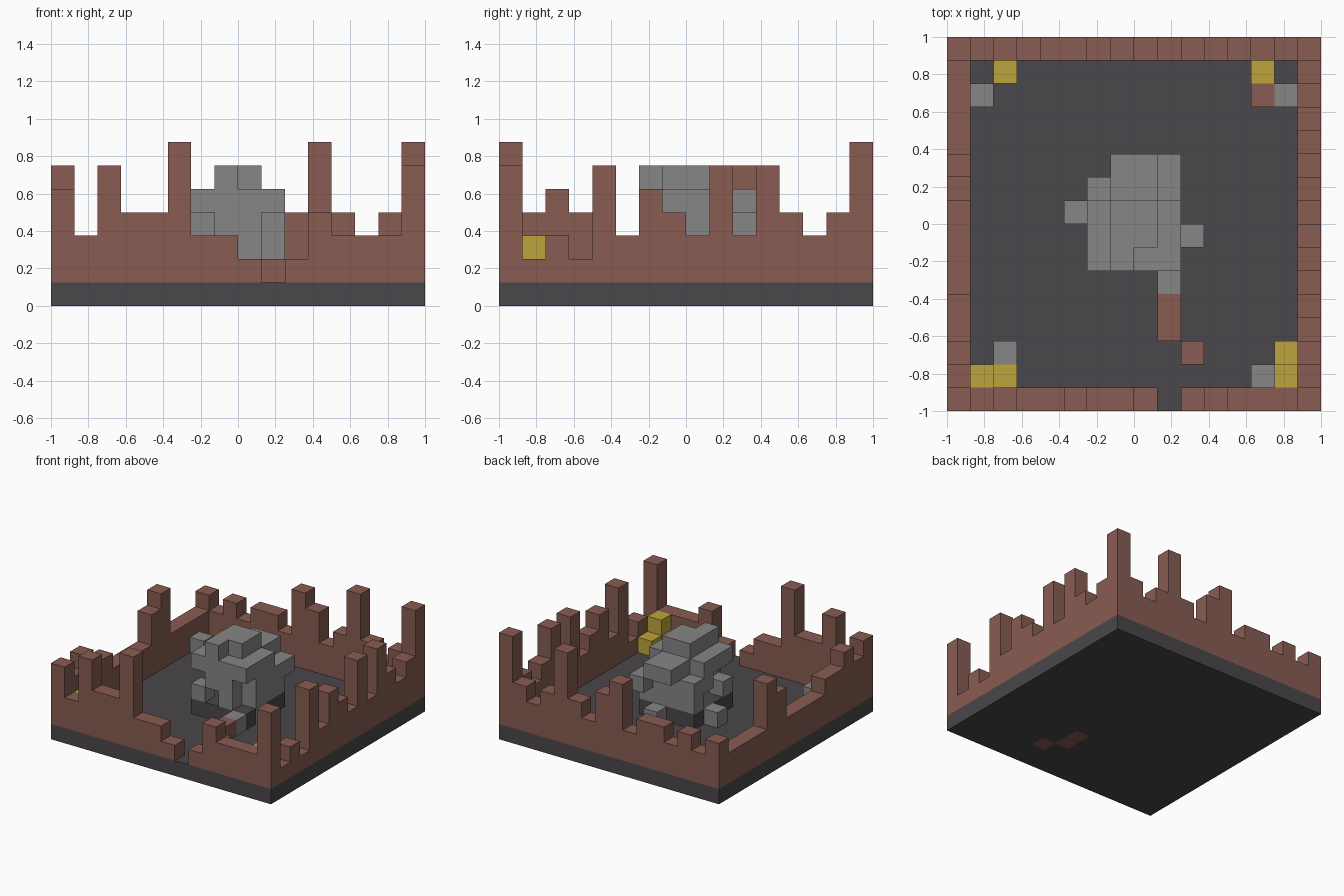
import bpy
import bmesh
from mathutils import Vector

cube = bpy.data.objects.get("Cube")
if cube:
    bpy.data.objects.remove(cube, do_unlink=True)

N = 16
U = 2 / N


def material(name, colour):
    m = bpy.data.materials.new(name)
    m.use_nodes = True
    m.diffuse_color = (*colour, 1)
    bsdf = next(n for n in m.node_tree.nodes if n.type == 'BSDF_PRINCIPLED')
    bsdf.inputs["Base Color"].default_value = (*colour, 1)
    bsdf.inputs["Roughness"].default_value = 0.9
    return m


brick = material("brick_red", (0.246, 0.107, 0.084))
dark = material("dark_stone", (0.069, 0.063, 0.069))
grey = material("grey_stone", (0.238, 0.238, 0.238))
gold = material("gold", (0.515, 0.376, 0.045))

parts = {}   # part name -> (material, set of block cells)
filled = set()


def block(name, mat, xs, ys, zs):
    """Add a box of blocks to a part; cells already taken stay as they are."""
    cells = parts.setdefault(name, (mat, set()))[1]
    for x in xs:
        for y in ys:
            for z in zs:
                if (x, y, z) not in filled:
                    filled.add((x, y, z))
                    cells.add((x, y, z))


def span(a, b=None):
    return range(a, (a if b is None else b) + 1)


# Fallen bricks, sunk into the floor
for x, y in ((9, 3), (9, 4), (10, 2)):
    block("fallen_bricks", brick, span(x), span(y), span(0, 1))
block("fallen_bricks", brick, span(13), span(13), span(1))

# Floor slab and raised plinth
block("floor", dark, range(N), range(N), span(0))
block("plinth", dark, span(6, 9), span(6, 9), span(1))

# Ruined walls: one height per column, a height of one leaves a gap
FRONT = "5364473321243336"
BACK = "4343443653474347"
LEFT = "5454433335633334"
RIGHT = "6232635436364347"
for i in range(N):
    block("front_wall", brick, span(i), span(0), range(1, int(FRONT[i])))
    block("back_wall", brick, span(i), span(N - 1), range(1, int(BACK[i])))
for i in range(1, N - 1):
    block("left_side_wall", brick, span(0), span(i), range(1, int(LEFT[i])))
    block("right_side_wall", brick, span(N - 1), span(i), range(1, int(RIGHT[i])))

# Broken statue on the plinth: legs, body, shoulders, head
STATUE = (
    (span(6), span(6), span(2)),
    (span(8), span(6, 9), span(2)),
    (span(9), span(7, 9), span(2)),
    (span(6, 7), span(9), span(2)),
    (span(7, 8), span(6, 9), span(3)),
    (span(9), span(7, 10), span(3)),
    (span(6), span(8, 9), span(3)),
    (span(6, 9), span(6, 8), span(4)),
    (span(7, 8), span(9, 10), span(4)),
    (span(7), span(6, 8), span(5)),
    (span(8), span(7, 8), span(5)),
)
for box in STATUE:
    block("statue", grey, *box)

# Loose stones round the plinth and in the corners
for x, y in ((5, 8), (10, 7), (9, 5), (8, 10), (1, 13), (14, 13), (2, 2), (13, 1)):
    block("loose_stones", grey, span(x), span(y), span(1))

# Gold piles in the corners
for x, y, top in ((1, 1, 2), (2, 1, 1), (14, 1, 2), (14, 2, 1), (2, 14, 1), (13, 14, 1)):
    block("gold_piles", gold, span(x), span(y), span(1, top))


def build(name, mat, cells):
    """Mesh the outer faces of a part, then merge coplanar squares."""
    bm = bmesh.new()
    for cell in cells:
        c = Vector(cell)
        for axis in range(3):
            for sign in (-1, 1):
                n = Vector((0, 0, 0))
                n[axis] = sign
                if tuple(int(v) for v in c + n) in filled:
                    continue
                a = Vector((0, 0, 0))
                a[(axis + 1) % 3] = 0.5
                b = n.cross(a)
                mid = c + Vector((0.5, 0.5, 0.5)) + n * 0.5
                corners = (mid - a - b, mid + a - b, mid + a + b, mid - a + b)
                bm.faces.new([bm.verts.new(p * U - Vector((1, 1, 0))) for p in corners])
    bmesh.ops.remove_doubles(bm, verts=bm.verts, dist=U / 100)
    bmesh.ops.dissolve_limit(bm, angle_limit=0.01, verts=bm.verts, edges=bm.edges)
    bmesh.ops.triangulate(bm, faces=[f for f in bm.faces if len(f.verts) > 4])
    mesh = bpy.data.meshes.new(name)
    bm.to_mesh(mesh)
    bm.free()
    mesh.materials.append(mat)
    bpy.context.collection.objects.link(bpy.data.objects.new(name, mesh))


for part, (mat, cells) in parts.items():
    build(part, mat, cells)
